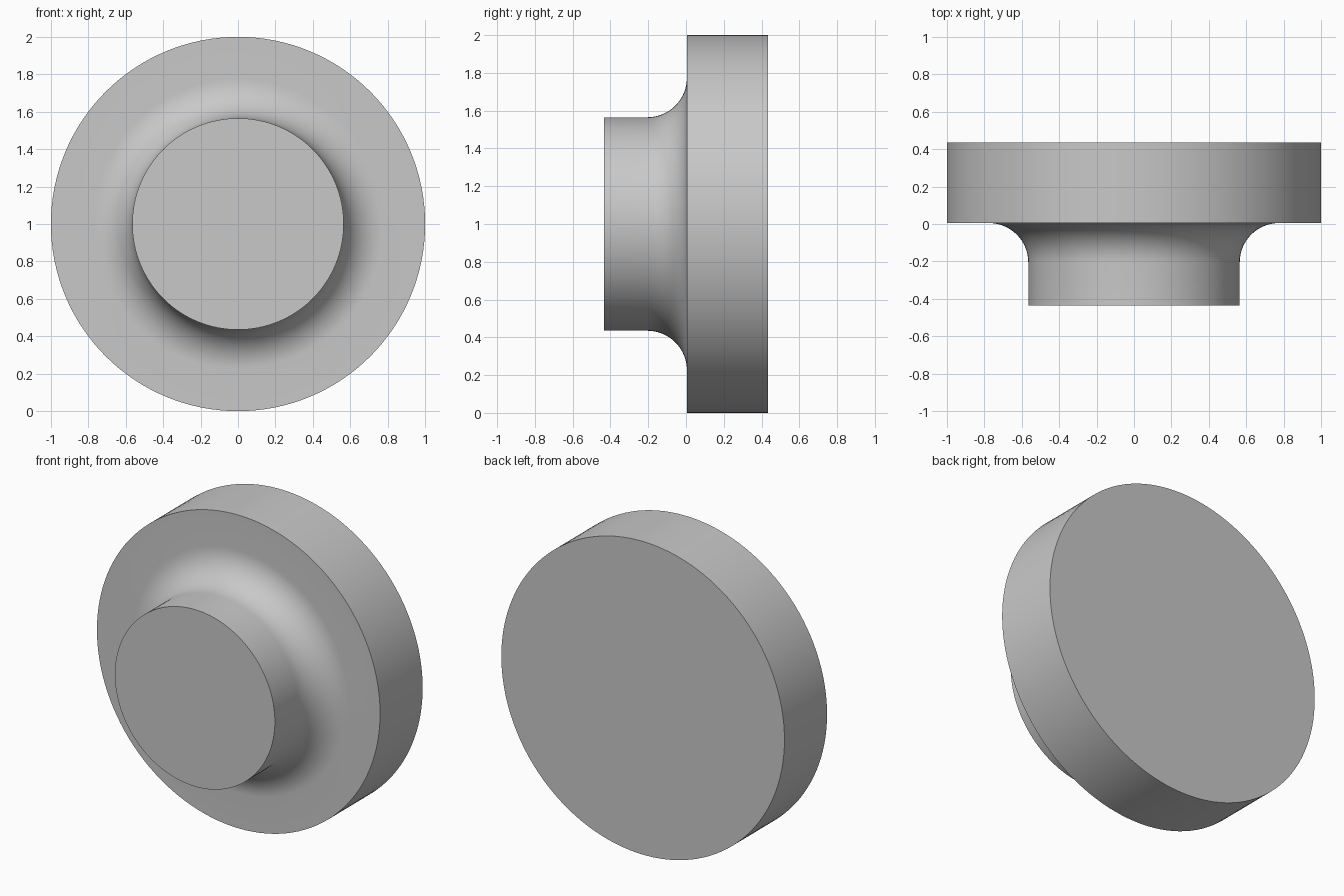
import bpy
import bmesh
from math import sin, cos, pi
from mathutils import Matrix, Vector

cube = bpy.data.objects.get("Cube")
if cube:
    bpy.data.objects.remove(cube, do_unlink=True)

# Plain grey material
grey = bpy.data.materials.new("light_grey")
grey.use_nodes = True
colour = (0.58, 0.58, 0.58, 1)
grey.diffuse_color = colour
grey.node_tree.nodes["Principled BSDF"].inputs["Base Color"].default_value = colour

# Main dimensions
DISC_R, HUB_R, FILLET = 1.0, 0.565, 0.21
BACK, STEP, FRONT = 0.435, 0.005, -0.435
SEGMENTS, FILLET_STEPS = 128, 16

# Half profile as (radius, y): hub face, hub wall, concave fillet, disc
profile = [(0, FRONT), (HUB_R, FRONT)]
for i in range(FILLET_STEPS + 1):
    a = pi / 2 * i / FILLET_STEPS
    profile.append((HUB_R + FILLET * (1 - cos(a)), STEP - FILLET * (1 - sin(a))))
profile += [(DISC_R, STEP), (DISC_R, BACK), (0, BACK)]

# Revolve the profile around the y axis
bm = bmesh.new()
verts = [bm.verts.new((r, y, 0)) for r, y in profile]
edges = [bm.edges.new(pair) for pair in zip(verts, verts[1:])]
bmesh.ops.spin(bm, geom=verts + edges, cent=(0, 0, 0), axis=(0, 1, 0),
               angle=2 * pi, steps=SEGMENTS, use_duplicate=False)
bmesh.ops.remove_doubles(bm, verts=bm.verts, dist=0.0001)
bmesh.ops.recalc_face_normals(bm, faces=bm.faces)
bmesh.ops.transform(bm, matrix=Matrix.Translation(Vector((0, 0, DISC_R))), verts=bm.verts)

mesh = bpy.data.meshes.new("flanged_hub")
bm.to_mesh(mesh)
bm.free()
mesh.materials.append(grey)
hub = bpy.data.objects.new("flanged_hub", mesh)
bpy.context.collection.objects.link(hub)

# Smooth round walls with crisp rims
bpy.ops.object.select_all(action="DESELECT")
hub.select_set(True)
bpy.context.view_layer.objects.active = hub
bpy.ops.object.shade_smooth_by_angle(angle=pi / 6)
